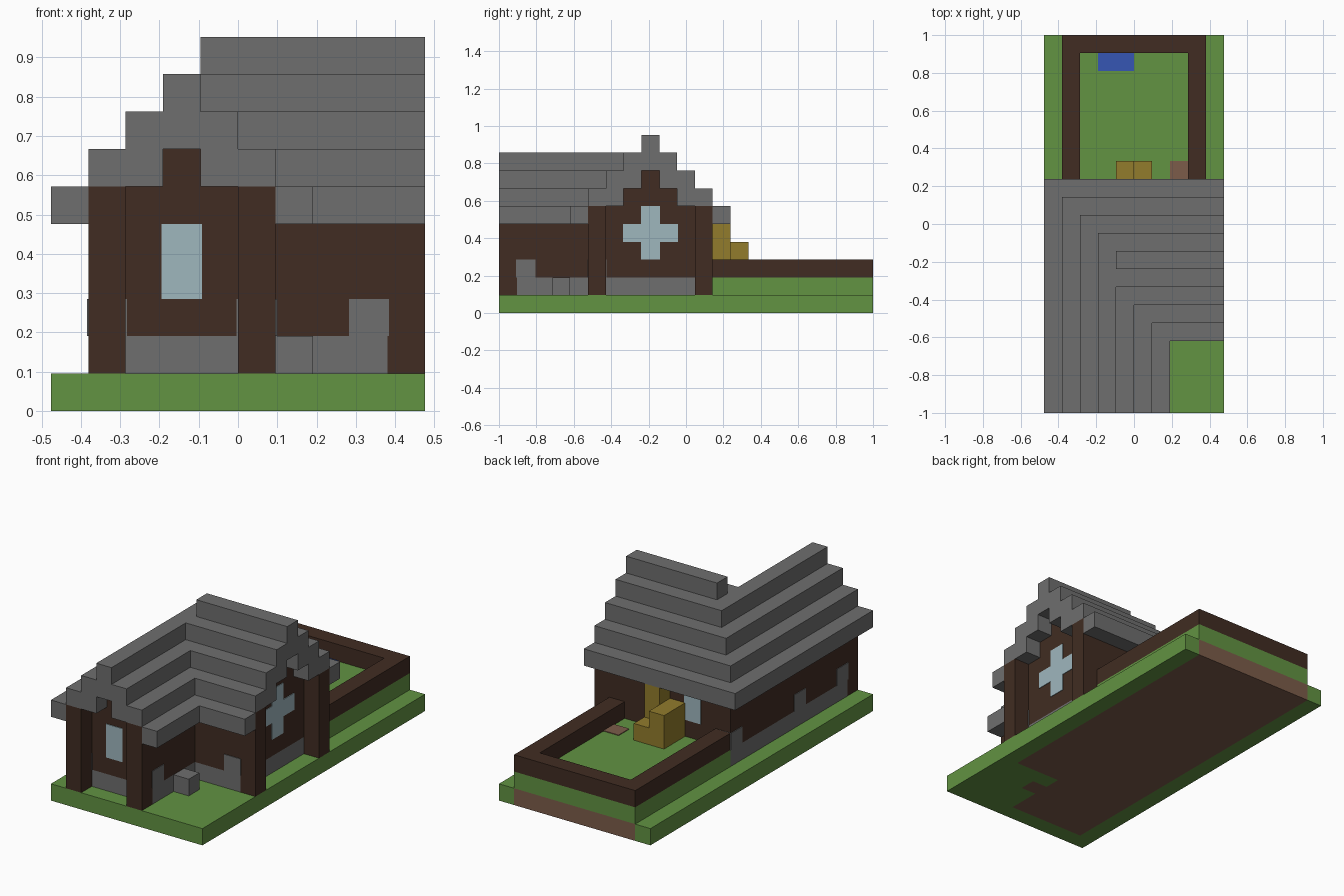
import bpy
import bmesh

default_cube = bpy.data.objects.get("Cube")
if default_cube:
    bpy.data.objects.remove(default_cube, do_unlink=True)

# Everything sits on a grid of cells: columns in x, rows in y, levels in z
CELL = 2 / 21
COLUMNS, ROWS = 10, 21
PLATE = 0.04  # grown skin of inlaid blocks, in cells


def to_linear(channel):
    value = channel / 255
    return value / 12.92 if value <= 0.04045 else ((value + 0.055) / 1.055) ** 2.4


def make_material(name, red, green, blue):
    material = bpy.data.materials.new(name)
    color = (to_linear(red), to_linear(green), to_linear(blue), 1)
    material.diffuse_color = color
    material.use_nodes = True
    shader = material.node_tree.nodes["Principled BSDF"]
    shader.inputs["Base Color"].default_value = color
    shader.inputs["Roughness"].default_value = 0.9
    return material


grass_green = make_material("grass green", 98, 147, 66)
dirt_brown = make_material("dirt brown", 124, 92, 74)
stone_grey = make_material("stone grey", 110, 110, 110)
wood_brown = make_material("dark wood brown", 65, 44, 34)
glass_blue = make_material("pale glass blue", 159, 183, 190)
straw_yellow = make_material("straw yellow", 146, 124, 44)
water_blue = make_material("water blue", 54, 86, 180)


def add_prism(bm, outline, bottom, top):
    """Extrude a grid outline upward between two levels."""
    corners = [bm.verts.new(((x - COLUMNS / 2) * CELL, (y - ROWS / 2) * CELL, bottom * CELL))
               for x, y in outline]
    base = bm.faces.new(corners)
    raised = bmesh.ops.extrude_face_region(bm, geom=[base], use_keep_orig=True)["geom"]
    moved = [part for part in raised if isinstance(part, bmesh.types.BMVert)]
    bmesh.ops.translate(bm, verts=moved, vec=(0, 0, (top - bottom) * CELL))


def finish(bm, name, material):
    bmesh.ops.recalc_face_normals(bm, faces=bm.faces)
    mesh = bpy.data.meshes.new(name)
    bm.to_mesh(mesh)
    bm.free()
    mesh.materials.append(material)
    part = bpy.data.objects.new(name, mesh)
    bpy.context.collection.objects.link(part)
    return part


def prism(name, material, outline, bottom, top):
    bm = bmesh.new()
    add_prism(bm, outline, bottom, top)
    return finish(bm, name, material)


def blocks(name, material, cells, grow=0):
    """Boxes given by first cell and size, optionally grown to stand proud."""
    bm = bmesh.new()
    for (x, y, z), (wide, deep, tall) in cells:
        left, right = x - grow, x + wide + grow
        front, back = y - grow, y + deep + grow
        outline = [(left, front), (right, front), (right, back), (left, back)]
        add_prism(bm, outline, z, z + tall)
    return finish(bm, name, material)


# Ground slab: dirt below the house and garden, grass around it
dirt_edge = [(9, 21), (9, 5), (6, 5), (6, 4), (7, 4), (7, 3), (6, 3), (6, 1), (1, 1), (1, 21)]
prism("dirt_base", dirt_brown, dirt_edge, 0, 1)
prism("grass_base", grass_green, [(0, 21), (0, 0), (10, 0), (10, 21)] + dirt_edge, 0, 1)

# L-shaped house body
house = [(1, 1), (6, 1), (6, 5), (9, 5), (9, 12), (1, 12)]
prism("foundation", stone_grey, house, 1, 2)
prism("walls", wood_brown, house, 2, 6)
blocks("gable_walls", wood_brown, [
    ((3, 1, 6), (1, 6, 1)),
    ((3, 7, 6), (6, 3, 1)),
    ((4, 8, 7), (5, 1, 1)),
])
blocks("corner_posts", wood_brown,
       [((x, y, 1), (1, 1, 5)) for x, y in ((1, 0), (5, 0), (9, 5), (9, 11))])

# Raised stones in the walls and one loose stone in the yard
blocks("wall_stones", stone_grey,
       [((x, y, 2), (1, 1, 1)) for x, y in ((1, 1), (1, 5), (1, 11), (5, 1), (8, 5))], PLATE)
blocks("yard_stone", stone_grey, [((6, 3, 1), (1, 1, 1))])

# Windows
blocks("front_window", glass_blue, [((3, 1, 3), (1, 1, 2))], PLATE)
blocks("back_window", glass_blue, [((3, 11, 3), (1, 1, 2))], PLATE)
blocks("cross_window", glass_blue, [
    ((8, 8, 3), (1, 1, 3)),
    ((8, 7, 4), (1, 1, 1)),
    ((8, 9, 4), (1, 1, 1)),
], PLATE)


# Stepped roof: each course is an outer and an inner L-shaped band
def roof_course(level, outer, inner_x, inner_y):
    a, b = level - 5, 18 - level
    c, d = 12 - level, level - 1
    bm = bmesh.new()
    add_prism(bm, [(a, 0), (a, b), (COLUMNS, b), (COLUMNS, b - outer),
                   (a + outer, b - outer), (a + outer, 0)], level, level + 1)
    add_prism(bm, [(c, 0), (c, d), (COLUMNS, d), (COLUMNS, d + inner_y),
                   (c - inner_x, d + inner_y), (c - inner_x, 0)], level, level + 1)
    finish(bm, "roof_course", stone_grey)


roof_course(5, 1, 1, 1)
roof_course(6, 2, 2, 2)
roof_course(7, 2, 1, 2)
prism("roof_upper_course", stone_grey,
      [(3, 0), (3, 10), (10, 10), (10, 7), (4, 7), (4, 0)], 8, 9)
blocks("roof_ridge", stone_grey, [((4, 8, 9), (6, 1, 1))])

# Walled garden behind the house
blocks("garden_bed", grass_green, [((1, 12, 1), (8, 9, 1))])
prism("garden_rim", wood_brown,
      [(1, 12), (1, 21), (9, 21), (9, 12), (8, 12), (8, 20), (2, 20), (2, 12)], 2, 3)
blocks("garden_pool", water_blue, [((3, 19, 2), (2, 1, PLATE))])
blocks("bare_soil", dirt_brown, [((7, 13, 2), (1, 1, PLATE))])

# Winding steps against the back wall
blocks("garden_steps", straw_yellow, [
    ((5, 13, 2), (1, 1, 1)),
    ((4, 12, 2), (1, 2, 2)),
    ((5, 12, 2), (1, 1, 3)),
])
